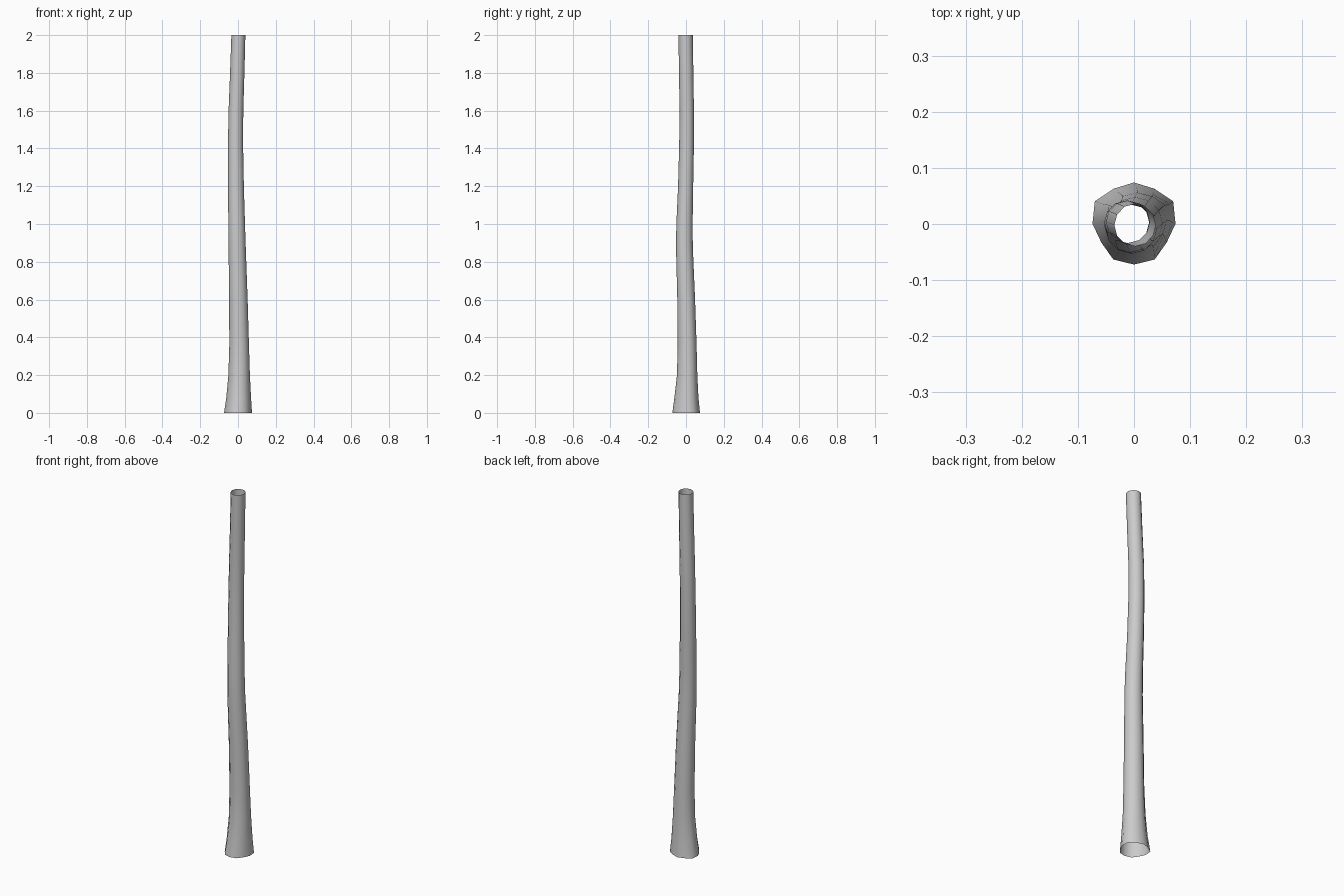
import bpy, bmesh, math

SIDES = 12
# Rings of the trunk: height, x min, x max, y min, y max
RINGS = [
    (0.00, -0.074, 0.074, -0.073, 0.074),
    (0.08, -0.062, 0.069, -0.062, 0.066),
    (0.20, -0.051, 0.063, -0.048, 0.060),
    (0.36, -0.046, 0.058, -0.044, 0.056),
    (0.60, -0.047, 0.051, -0.046, 0.048),
    (0.88, -0.050, 0.041, -0.053, 0.036),
    (1.00, -0.051, 0.037, -0.051, 0.035),
    (1.20, -0.053, 0.031, -0.042, 0.038),
    (1.42, -0.053, 0.027, -0.036, 0.042),
    (1.60, -0.050, 0.028, -0.034, 0.042),
    (1.80, -0.042, 0.034, -0.037, 0.039),
    (2.00, -0.035, 0.039, -0.040, 0.036),
]
# Uneven outline of the flared foot, one factor per side from +x
FOOT = [1, 1.09, 0.98, 1, 0.98, 1.09, 1, 0.91, 1.0, 0.99, 1.0, 0.91]

# Open tube through the rings
bm = bmesh.new()
loops = []
for z, x0, x1, y0, y1 in RINGS:
    lobes = max(0.0, 1 - z / 0.3)
    loop = []
    for i in range(SIDES):
        a = 2 * math.pi * i / SIDES
        k = 1 + (FOOT[i] - 1) * lobes
        loop.append(bm.verts.new(((x0 + x1) / 2 + (x1 - x0) / 2 * k * math.cos(a),
                                  (y0 + y1) / 2 + (y1 - y0) / 2 * k * math.sin(a), z)))
    loops.append(loop)
for low, high in zip(loops, loops[1:]):
    for i in range(SIDES):
        j = (i + 1) % SIDES
        bm.faces.new((low[i], low[j], high[j], high[i])).smooth = True

mesh = bpy.data.meshes.new("trunk")
bm.to_mesh(mesh)
bm.free()
trunk = bpy.data.objects.new("trunk", mesh)
bpy.context.collection.objects.link(trunk)
